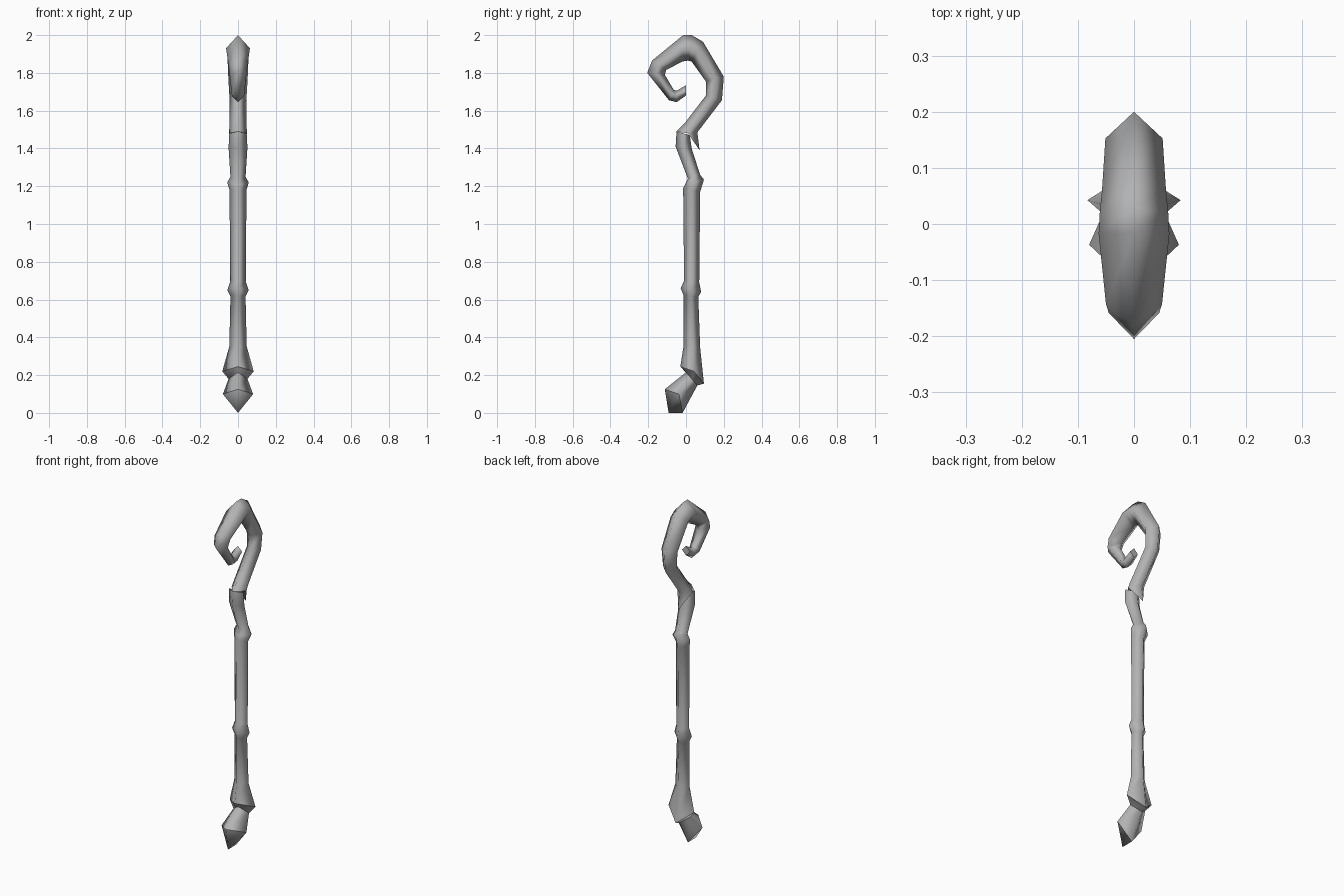
import bpy
import bmesh
from mathutils import Vector

default_cube = bpy.data.objects.get("Cube")
if default_cube:
    bpy.data.objects.remove(default_cube, do_unlink=True)


def make_material(name, color):
    material = bpy.data.materials.new(name)
    material.use_nodes = True
    material.diffuse_color = color
    shader = next(n for n in material.node_tree.nodes if n.type == "BSDF_PRINCIPLED")
    shader.inputs["Base Color"].default_value = color
    return material


def diamond_ring(bm, front, back, half_width, shift=(0, 0)):
    """Four-sided section: front and back corners, with mirrored side corners."""
    front_point = Vector((0, *front))
    back_point = Vector((0, *back))
    side = (front_point + back_point) / 2 + Vector((0, *shift))
    across = Vector((half_width, 0, 0))
    return [bm.verts.new(p) for p in (front_point, side + across, back_point, side - across)]


def loft(name, sections, material, start_tip=None, sharp_rings=()):
    """Skin a chain of diamond sections and close both ends."""
    mesh = bpy.data.meshes.new(name)
    bm = bmesh.new()
    rings = [diamond_ring(bm, *section) for section in sections]
    for lower, upper in zip(rings, rings[1:]):
        for i in range(4):
            j = (i + 1) % 4
            bm.faces.new((lower[i], lower[j], upper[j], upper[i]))
    if start_tip:
        tip = bm.verts.new((0, *start_tip))
        for i in range(4):
            bm.faces.new((tip, rings[0][(i + 1) % 4], rings[0][i]))
    else:
        bm.faces.new(rings[0][::-1])
    bm.faces.new(rings[-1])
    bmesh.ops.recalc_face_normals(bm, faces=bm.faces)
    for face in bm.faces:
        face.smooth = True
    # Creases run around the chosen sections and around the closing end
    for index in (*sharp_rings, -1):
        ring = rings[index]
        for i in range(4):
            bm.edges.get((ring[i], ring[(i + 1) % 4])).smooth = False
    bm.to_mesh(mesh)
    bm.free()
    mesh.materials.append(material)
    obj = bpy.data.objects.new(name, mesh)
    bpy.context.collection.objects.link(obj)
    return obj


grey = make_material("plain grey", (0.45, 0.45, 0.45, 1))

# Hoof-like foot with a pointed underside; its neck tucks into the shaft collar
loft("foot", [
    ((-0.112, 0.125), (-0.018, 0.0), 0.08, (0.028, 0.037)),
    ((0.0, 0.215), (0.06, 0.145), 0.05),
], grey, start_tip=(-0.092, 0.0), sharp_rings=(0,))

# Straight shaft: flared collar, two knots, then the bend up to the sleeve
loft("shaft", [
    ((0.0, 0.215), (0.06, 0.145), 0.05),
    ((-0.03, 0.245), (0.095, 0.155), 0.083, (0.01, 0.02)),
    ((-0.012, 0.36), (0.075, 0.345), 0.046),
    ((-0.012, 0.62), (0.065, 0.615), 0.04),
    ((-0.028, 0.66), (0.08, 0.64), 0.056),
    ((-0.01, 0.7), (0.07, 0.69), 0.041),
    ((-0.015, 1.19), (0.075, 1.17), 0.045),
    ((-0.008, 1.205), (0.095, 1.235), 0.057),
    ((0.01, 1.24), (0.075, 1.26), 0.04),
    ((-0.055, 1.41), (0.03, 1.4), 0.05),
    ((-0.05, 1.49), (0.02, 1.47), 0.046),
], grey, sharp_rings=(0, 1))

# Curled hook, starting with a thorn-like flap at the back
loft("hook", [
    ((-0.052, 1.49), (0.072, 1.39), 0.048, (0.0, 0.04)),
    ((-0.01, 1.53), (0.06, 1.485), 0.046),
    ((0.105, 1.68), (0.19, 1.655), 0.045),
    ((0.105, 1.755), (0.2, 1.78), 0.051),
    ((0.03, 1.86), (0.09, 1.965), 0.057),
    ((0.01, 1.865), (0.03, 2.0), 0.061),
    ((-0.02, 1.86), (-0.015, 2.0), 0.063),
    ((-0.105, 1.815), (-0.18, 1.865), 0.05),
    ((-0.112, 1.79), (-0.205, 1.8), 0.045),
    ((-0.065, 1.71), (-0.09, 1.655), 0.033),
    ((-0.05, 1.705), (-0.05, 1.645), 0.03),
    ((0.0, 1.735), (0.0, 1.68), 0.026),
], grey, sharp_rings=(0,))
